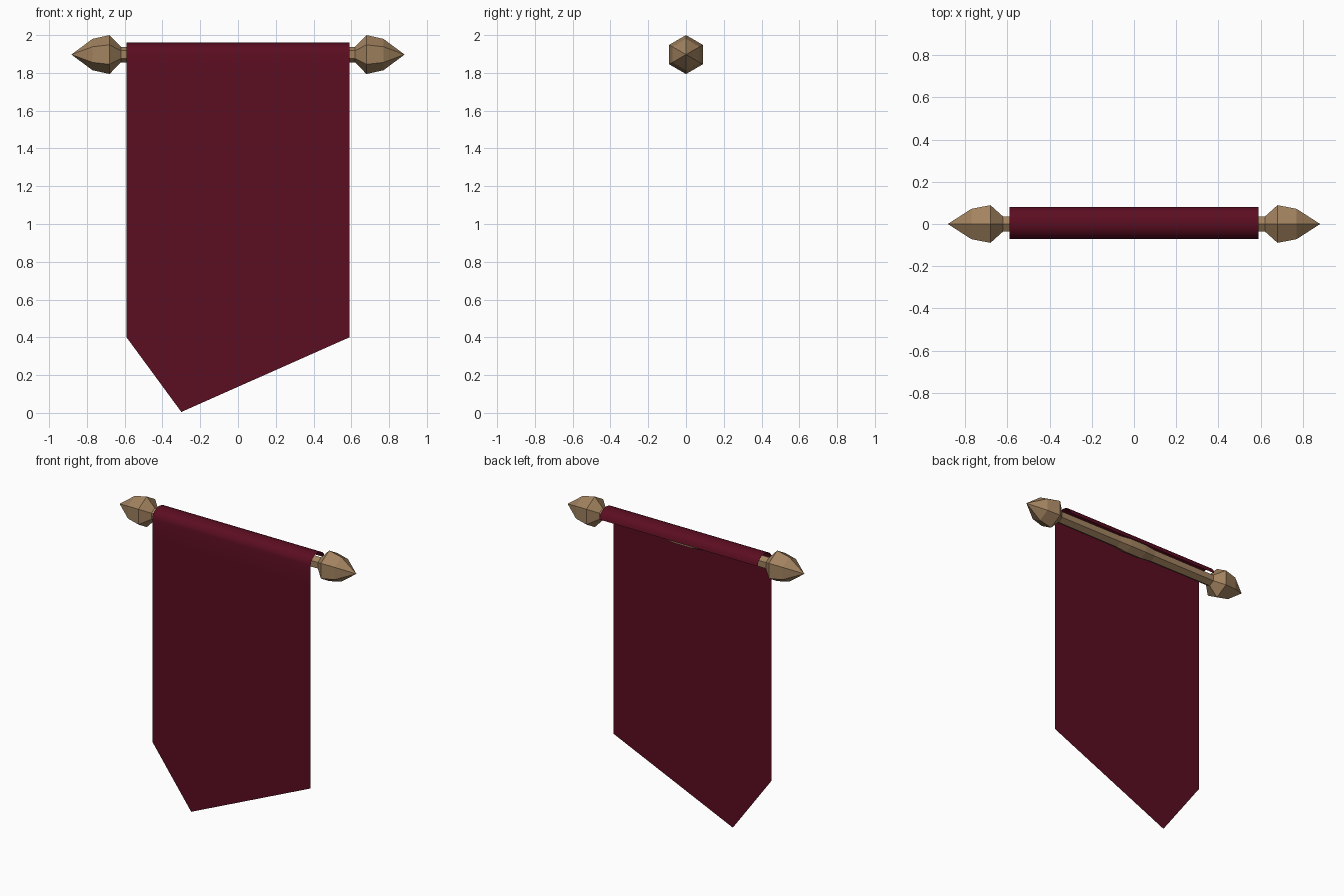
import bpy, bmesh, math

if "Cube" in bpy.data.objects:
    bpy.data.objects.remove(bpy.data.objects["Cube"])

ROD_Z = 1.897


def material(name, rgb):
    m = bpy.data.materials.new(name)
    m.diffuse_color = (*rgb, 1)
    m.use_nodes = True
    m.node_tree.nodes["Principled BSDF"].inputs["Base Color"].default_value = m.diffuse_color
    return m


wood = material("tan wood", (0.36, 0.225, 0.115))
red = material("dark red cloth", (0.105, 0.004, 0.015))


def finish(name, bm, mat):
    mesh = bpy.data.meshes.new(name)
    bm.to_mesh(mesh)
    bm.free()
    mesh.materials.append(mat)
    ob = bpy.data.objects.new(name, mesh)
    bpy.context.collection.objects.link(ob)
    return ob


def hex_lathe(name, profile, mat):
    """Six-sided turned part along x; profile = (x, radius)."""
    bm = bmesh.new()
    rings = []
    for x, r in profile:
        rings.append([bm.verts.new((x, r * math.sin(k * math.pi / 3),
                                    ROD_Z + r * math.cos(k * math.pi / 3)))
                      for k in range(6)])
    for a, b in zip(rings, rings[1:]):
        for k in range(6):
            j = (k + 1) % 6
            bm.faces.new((a[k], a[j], b[j], b[k]))
    bm.faces.new(rings[0])
    bm.faces.new(rings[-1])
    bmesh.ops.remove_doubles(bm, verts=bm.verts, dist=1e-4)
    bmesh.ops.recalc_face_normals(bm, faces=bm.faces)
    return finish(name, bm, mat)


# Rod, slightly swollen in the middle
hex_lathe("rod", [(-0.63, 0.041), (-0.14, 0.043), (-0.06, 0.052),
                  (0.06, 0.052), (0.14, 0.043), (0.63, 0.041)], wood)

# Pointed finials on both ends
for side, label in ((-1, "left"), (1, "right")):
    hex_lathe(label + "_finial",
              [(side * x, r) for x, r in ((0.62, 0.041), (0.68, 0.103),
                                          (0.77, 0.083), (0.882, 0.00001))], wood)

# Cloth: single sheet hanging in front and folded over the rod
bm = bmesh.new()
path = [(-0.07, 0.4), (-0.07, 1.78)]
for i in range(9):
    a = math.pi * (1 - i / 8)
    path.append((0.005 + 0.075 * math.cos(a), 1.9 + 0.06 * math.sin(a)))
rows = [[bm.verts.new((x, y, z)) for x in (-0.59, 0.59)] for y, z in path]
for a, b in zip(rows, rows[1:]):
    bm.faces.new((a[0], a[1], b[1], b[0]))
tip = bm.verts.new((-0.3, -0.07, 0.005))
bm.faces.new((rows[0][0], tip, rows[0][1]))   # off-centre point
for f in bm.faces:
    f.smooth = True
finish("banner_cloth", bm, red)
